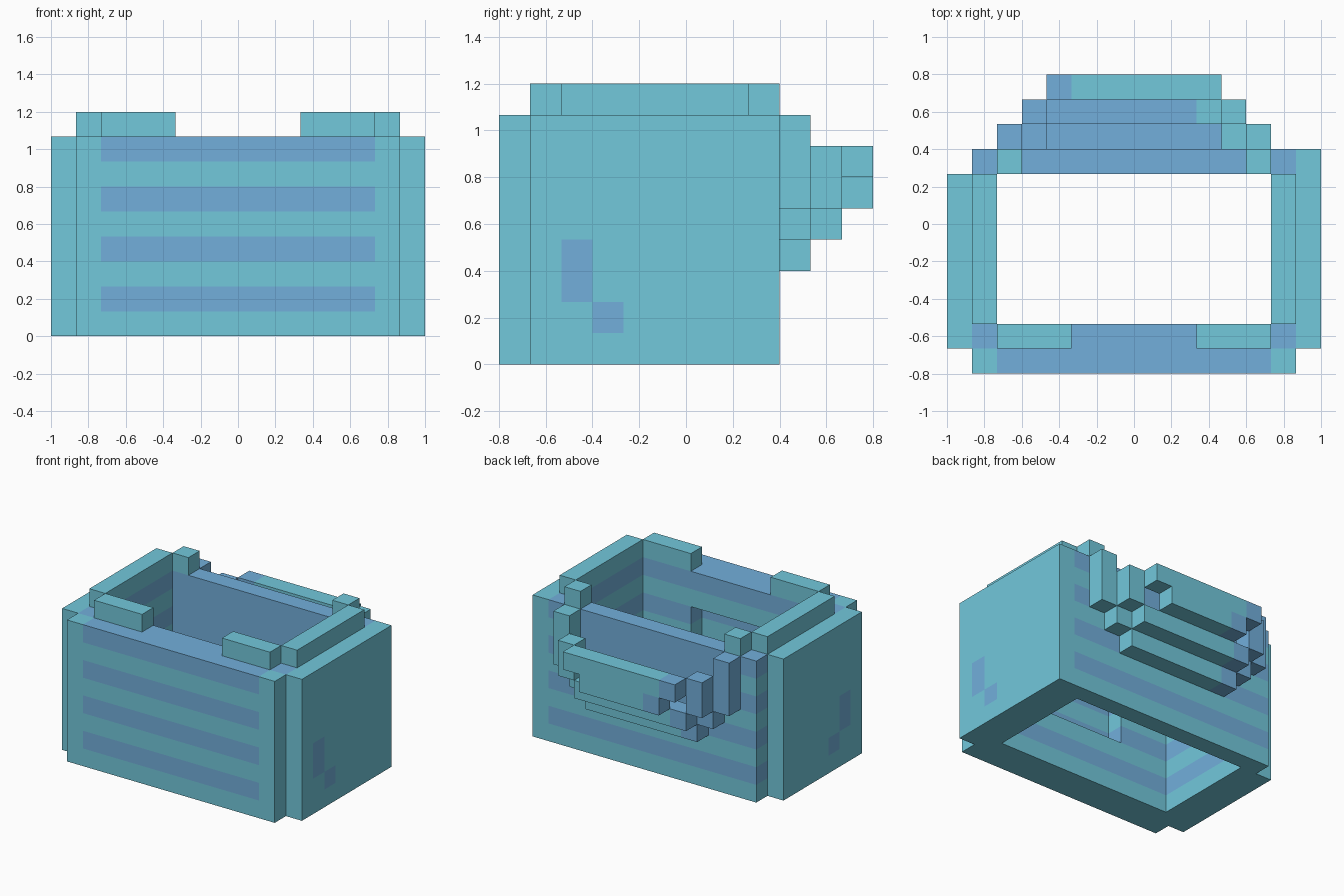
import bpy, bmesh
from mathutils import Vector

if "Cube" in bpy.data.objects:
    bpy.data.objects.remove(bpy.data.objects["Cube"])

U = 2 / 15                      # size of one block
cells = {}                      # (x, y, z) block -> (part name, is blue)


def material(name, rgb):
    m = bpy.data.materials.new(name)
    m.diffuse_color = (*rgb, 1)
    m.use_nodes = True
    m.node_tree.nodes["Principled BSDF"].inputs["Base Color"].default_value = m.diffuse_color
    return m


TEAL = material("teal", (0.17, 0.58, 0.71))
BLUE = material("blue", (0.17, 0.43, 0.71))


def fill(part, xs, ys, zs, blue=lambda x, y, z: False):
    """Fill an inclusive block range; x is the block centre, y and z its low side."""
    for x in range(xs[0], xs[1] + 1):
        for y in range(ys[0], ys[1] + 1):
            for z in range(zs[0], zs[1] + 1):
                cells[x, y, z] = (part, blue(x, y, z))


def both(part, xs, ys, zs, blue=lambda x, y, z: False):
    """Fill a range and its mirror image across x = 0."""
    fill(part, xs, ys, zs, blue)
    fill(part, (-xs[1], -xs[0]), ys, zs, blue)


stripe = lambda x, y, z: z % 2 == 1
mark = lambda x, y, z: (y, z) in ((-4, 2), (-4, 3), (-3, 1))
tail = lambda x, y, z: x <= -3

# Front wall: striped outer layer, inner layer with a pocket
fill("front_wall", (-6, 6), (-6, -6), (0, 7), lambda x, y, z: abs(x) < 6 and z % 2 == 1)
fill("front_wall", (-5, 5), (-5, -5), (0, 7), stripe)
for x in range(-2, 3):
    for z in range(3, 6):
        del cells[x, -5, z]

# Side walls: striped core and marked outer layer (right one is a block longer)
both("side_wall", (6, 6), (-5, 2), (0, 7), stripe)
both("side_wall", (7, 7), (-5, 1), (0, 7), mark)
fill("side_wall", (7, 7), (2, 2), (0, 7))

# Back wall
fill("back_wall", (-5, 5), (2, 2), (0, 7),
     lambda x, y, z: z % 2 == 1 or (abs(x) < 5 and z > 2))

# Raised rim pieces
both("front_rim", (3, 5), (-5, -5), (8, 8))
both("side_rim", (6, 6), (-4, 1), (8, 8))
both("back_rim", (5, 5), (2, 2), (8, 8))

# Stepped hollow basin on the back
both("basin", (5, 5), (3, 3), (5, 7), tail)
both("basin", (4, 4), (3, 3), (4, 4), tail)
fill("basin", (-3, 3), (3, 3), (3, 3), tail)
both("basin", (4, 4), (4, 4), (5, 6), tail)
fill("basin", (-3, 3), (4, 4), (4, 4), tail)
fill("basin", (-3, 3), (5, 5), (6, 6), tail)
fill("basin", (-2, 2), (5, 5), (5, 5), lambda x, y, z: x <= -2)


def is_blue(cell, d):
    """Colour of one block face."""
    part, blue = cells[cell]
    x, y, z = cell
    if part == "back_wall" and d == (0, -1, 0):
        return True
    if part == "basin" and d == (0, 0, 1):
        return blue or (y == 4 and x <= 2) or (y == 3 and x <= 3)
    return blue


def build(part):
    """Make the outer faces of one part and merge the flat ones."""
    bm = bmesh.new()
    for cell, (owner, _) in cells.items():
        if owner != part:
            continue
        centre = Vector(cell) + Vector((0, 0.5, 0.5))
        for axis in range(3):
            for sign in (-1, 1):
                d = [0, 0, 0]
                d[axis] = sign
                if tuple(c + o for c, o in zip(cell, d)) in cells:
                    continue
                a, b = Vector((0, 0, 0)), Vector((0, 0, 0))
                a[(axis + 1) % 3] = 0.5
                b[(axis + 2) % 3] = 0.5 * sign
                mid = centre + Vector(d) * 0.5
                f = bm.faces.new([bm.verts.new((mid + p) * U)
                                  for p in (-a - b, a - b, a + b, -a + b)])
                f.material_index = int(is_blue(cell, tuple(d)))
    bmesh.ops.remove_doubles(bm, verts=bm.verts, dist=1e-4)
    bmesh.ops.dissolve_limit(bm, angle_limit=0.01, verts=bm.verts, edges=bm.edges,
                             delimit={'MATERIAL'})
    me = bpy.data.meshes.new(part)
    bm.to_mesh(me)
    bm.free()
    me.materials.append(TEAL)
    me.materials.append(BLUE)
    bpy.context.collection.objects.link(bpy.data.objects.new(part, me))


for part in dict.fromkeys(owner for owner, _ in cells.values()):
    build(part)
